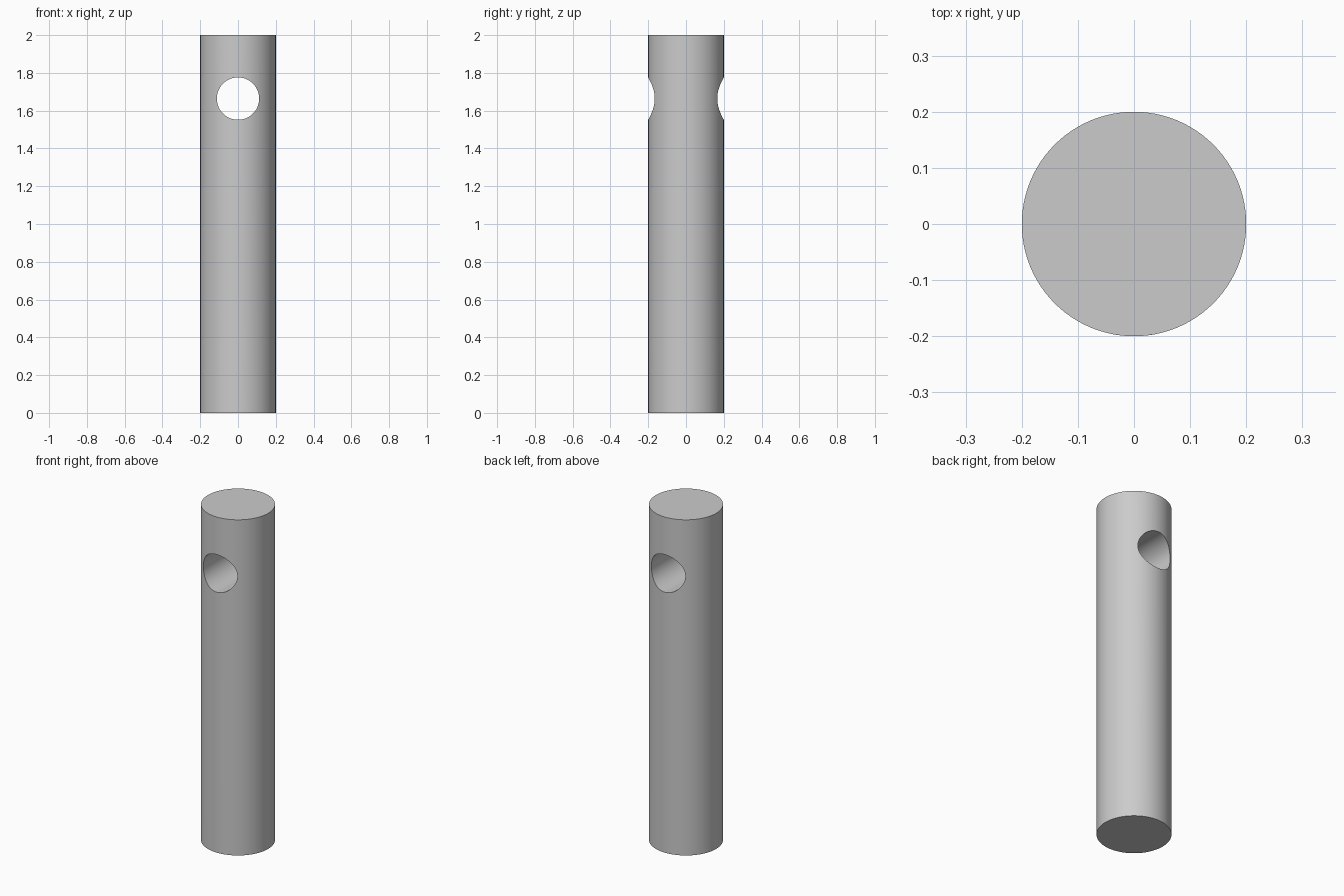
import bpy
from math import radians

if "Cube" in bpy.data.objects:
    bpy.data.objects.remove(bpy.data.objects["Cube"])

# Pin body
bpy.ops.mesh.primitive_cylinder_add(vertices=96, radius=0.2, depth=2, location=(0, 0, 1))
pin = bpy.context.object
pin.name = "pin_body"

# Cutter for the cross hole running front to back
bpy.ops.mesh.primitive_cylinder_add(vertices=96, radius=0.112, depth=0.8,
                                    location=(0, 0, 1.664), rotation=(radians(90), 0, 0))
cutter = bpy.context.object
cutter.name = "cross_hole_cutter"
cutter.hide_render = True

# Drill the hole
drill = pin.modifiers.new("cross_hole", 'BOOLEAN')
drill.operation = 'DIFFERENCE'
drill.solver = 'EXACT'
drill.object = cutter
bpy.ops.object.select_all(action='DESELECT')
pin.select_set(True)
bpy.context.view_layer.objects.active = pin
bpy.ops.object.modifier_apply(modifier=drill.name)
bpy.data.objects.remove(cutter, do_unlink=True)

# Smooth walls, crisp rims
bpy.ops.object.shade_smooth_by_angle(angle=radians(30))
